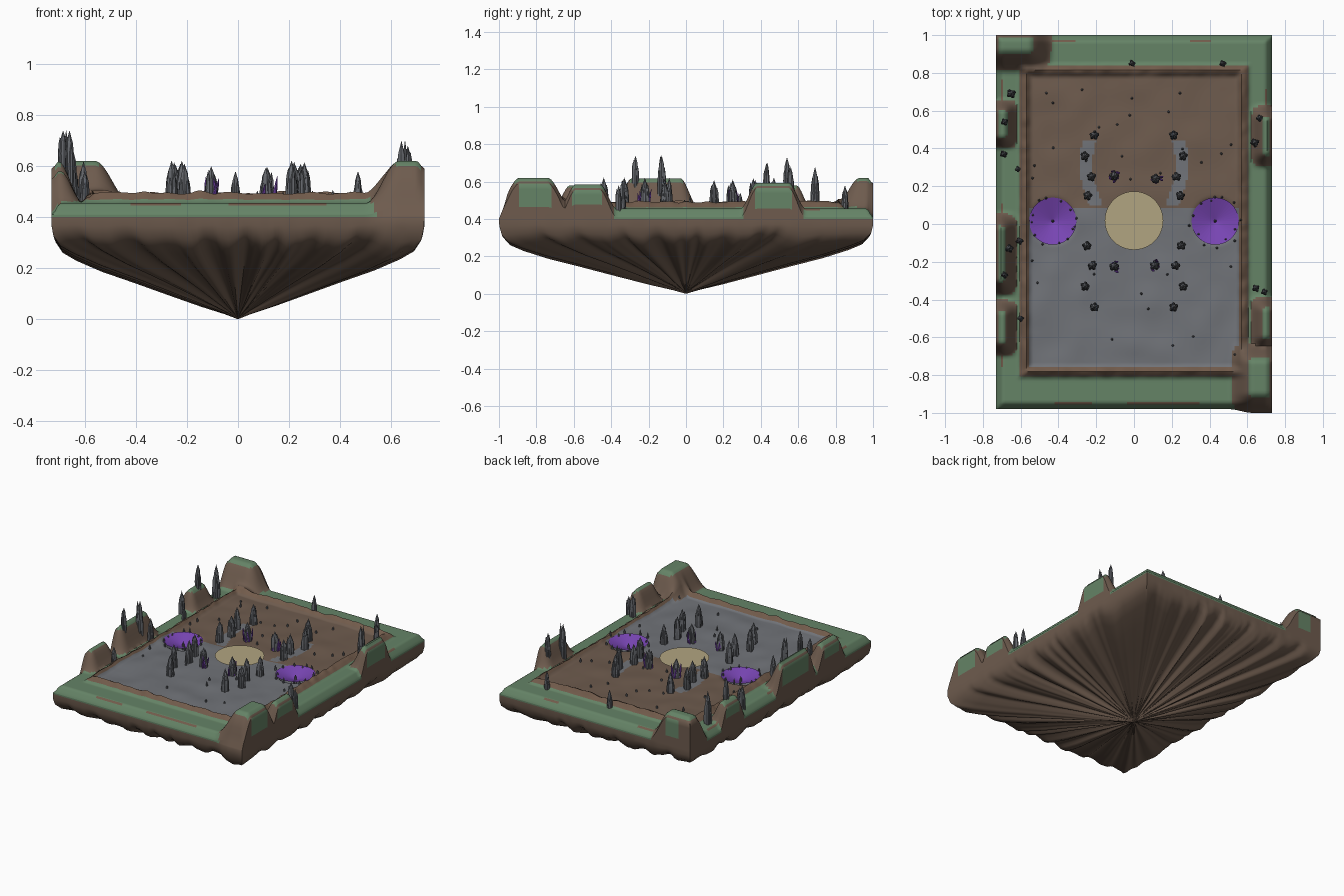
import bpy, bmesh, math, random
from mathutils import Vector, noise

random.seed(4)
old = bpy.data.objects.get("Cube")
if old:
    bpy.data.objects.remove(old)


def material(name, red, green, blue):
    """Flat material from display values, stored as linear."""
    linear = [c ** 2.2 for c in (red, green, blue)] + [1]
    mat = bpy.data.materials.new(name)
    mat.use_nodes = True
    mat.diffuse_color = linear
    shader = mat.node_tree.nodes["Principled BSDF"]
    shader.inputs["Base Color"].default_value = linear
    shader.inputs["Roughness"].default_value = 0.9
    return mat


grass = material("grass", .395, .51, .40)
dirt = material("dirt", .43, .36, .31)
clay = material("rim clay", .445, .36, .30)
stone = material("stone floor", .44, .45, .47)
rock = material("spire rock", .40, .41, .43)
violet = material("violet", .47, .28, .70)
sand = material("sand", .69, .64, .50)
GRASS, DIRT, CLAY, STONE = range(4)


def make_object(name, bm, mats, angle=None):
    bmesh.ops.recalc_face_normals(bm, faces=bm.faces)
    mesh = bpy.data.meshes.new(name)
    bm.to_mesh(mesh)
    bm.free()
    obj = bpy.data.objects.new(name, mesh)
    bpy.context.collection.objects.link(obj)
    for mat in mats:
        mesh.materials.append(mat)
    if angle:
        bpy.ops.object.select_all(action="DESELECT")
        obj.select_set(True)
        bpy.context.view_layer.objects.active = obj
        bpy.ops.object.shade_smooth_by_angle(angle=math.radians(angle))


# ---- Terrain shape rules ----
LEFT, RIGHT, FRONT, BACK = -.73, .73, -.98, 1.0
BORDER, FLOOR, WALL_BASE = .455, .465, .40
POOLS = [Vector((side * .43, .015)) for side in (-1, 1)]
POOL_RADIUS = .125
FAR = 9
# left, right, front, back, top height, slope width
MOUNDS = [
    (-FAR, -.42, .79, FAR, .62, .14),
    (-FAR, -.61, .39, .67, .58, .08),
    (-FAR, -.605, -.39, .07, .62, .10),
    (-FAR, -.605, -.71, -.39, .58, .09),
    (.61, FAR, .29, .64, .595, .09),
    (.605, FAR, -.68, -.37, .585, .09),
    (.50, FAR, -1.02, -.61, .62, .13),
]


def smooth(t):
    t = min(1, max(0, t))
    return t * t * (3 - 2 * t)


def mound(x, y):
    """Strongest mound here: how far up it (0..1) and its top height."""
    best = (0, BORDER)
    for x0, x1, y0, y1, top, width in MOUNDS:
        up = smooth(min(x - x0, x1 - x) / width) * smooth(min(y - y0, y1 - y) / width)
        best = max(best, (up, top))
    return best


def edge_distance(x, y):
    return min(x - LEFT, RIGHT - x, y - FRONT, BACK - y)


def rim_distance(x, y):
    """Signed distance to the arena rim; negative is inside."""
    return max(abs(x) - .579, abs(y - .015) - .80)


def bumps(x, y, scale):
    return noise.noise(Vector((x * scale, y * scale, .5)))


def height(x, y):
    rim = rim_distance(x, y)
    if rim < 0:
        z = FLOOR + .008 * bumps(x, y, 7)
        for pool in POOLS:
            z -= .06 * smooth((POOL_RADIUS + .012 - (Vector((x, y)) - pool).length) / .09)
    else:
        z = BORDER - .045 * smooth(1 - edge_distance(x, y) / .035)
    z += (.03 + .01 * bumps(x, y, 20)) * smooth(1.1 - abs(rim) / .035)
    up, top = mound(x, y)
    z += (top - z) * up
    # soften the outer shoulder of the mounds
    return z - .03 * up * smooth(1 - edge_distance(x, y) / .03)


def surface_colour(x, y):
    up = mound(x, y)[0]
    rim = rim_distance(x, y)
    if up > .05:
        return GRASS if up > .88 and edge_distance(x, y) > .012 else DIRT
    if abs(rim) < .024:
        return CLAY
    if rim > 0:
        streak = .02 < edge_distance(x, y) < .034 and bumps(x, y, 5) > .12
        return CLAY if streak else GRASS
    path = abs(abs(x) - .21 - .045 * math.sin((y - .12) * 8)) < .034 and .1 < y < .44
    return STONE if y < .08 or path else DIRT


def wall_colour(x, y, z):
    up = mound(x, y)[0]
    corner = RIGHT - abs(x) + min(y - FRONT, BACK - y)
    if z < WALL_BASE:
        return DIRT
    if up > .05:
        return GRASS if up > .94 and z > .465 and corner > .09 else DIRT
    return GRASS


# ---- Floating island: height field, side walls, pleated underside ----
bm = bmesh.new()
cols, rows = 118, 160
grid = []
for j in range(rows + 1):
    y = FRONT + (BACK - FRONT) * j / rows
    line = [LEFT + (RIGHT - LEFT) * i / cols for i in range(cols + 1)]
    grid.append([bm.verts.new((x, y, height(x, y))) for x in line])
for j in range(rows):
    for i in range(cols):
        face = bm.faces.new((grid[j][i], grid[j][i + 1], grid[j + 1][i + 1], grid[j + 1][i]))
        centre = face.calc_center_median()
        face.material_index = surface_colour(centre.x, centre.y)

outline = grid[0][:-1] + [r[-1] for r in grid[:-1]] + grid[-1][:0:-1] + [r[0] for r in grid[:0:-1]]


def pleat(p):
    turn = math.atan2(p.y / BACK, p.x / RIGHT)
    c, s = math.cos(turn), math.sin(turn)
    folds = noise.noise(Vector((c * 8, s * 8, 2))) + .5 * noise.noise(Vector((c * 20, s * 20, 7)))
    return folds + .3 * math.sin(turn * 32)


def add_ring(above, points, colour):
    ring = [bm.verts.new(p) for p in points]
    for k in range(len(ring)):
        n = (k + 1) % len(ring)
        face = bm.faces.new((above[k], above[n], ring[n], ring[k]))
        c = face.calc_center_median()
        face.material_index = colour(c.x, c.y, c.z)
    return ring


ring = outline
tops = [v.co.copy() for v in outline]
for step in range(1, 7):
    t = step / 6
    points = []
    for p in tops:
        # the front corner mound swells past the front edge
        swell = .02 * t * mound(p.x, p.y * .9)[0] if p.y < FRONT + .001 else 0
        points.append(Vector((p.x, p.y - swell, p.z + (WALL_BASE - p.z) * t)))
    ring = add_ring(ring, points, wall_colour)
wall_foot = points
# spread from the centre, height, pleat depth
UNDERSIDE = [(1.0, .365, .008), (.99, .325, .024), (.955, .29, .032), (.88, .26, .034),
             (.74, .215, .032), (.56, .166, .027), (.38, .115, .022), (.2, .062, .014), (.07, .025, .006)]
for spread, z, depth in UNDERSIDE:
    points = []
    for p in wall_foot:
        fold = pleat(p)
        s = spread * (1 + depth * .5 * min(fold, 0 if spread > .95 else 1))
        points.append((p.x * s, p.y * s, z + depth * fold))
    ring = add_ring(ring, points, lambda x, y, z: DIRT)
tip = bm.verts.new((0, 0, 0))
for k in range(len(ring)):
    bm.faces.new((ring[k], ring[(k + 1) % len(ring)], tip)).material_index = DIRT
make_object("floating_island", bm, [grass, dirt, clay, stone], 50)


# ---- Arena discs ----
def disc(name, x, y, radius, z, dip, mat):
    bm = bmesh.new()
    bmesh.ops.create_circle(bm, cap_ends=True, cap_tris=True, segments=40, radius=radius)
    for v in bm.verts:
        v.co = (v.co.x + x, v.co.y + y, z - dip * (1 - v.co.length / radius))
    make_object(name, bm, [mat])


disc("centre_sand_disc", 0, .018, .155, .479, 0, sand)
for label, pool in zip(("right", "left"), POOLS):
    disc(label + "_violet_pool", pool.x, pool.y, POOL_RADIUS, .472, .045, violet)


# ---- Rock spires and shards ----
def spire(bm, x, y, radius, tall, lean=0.0, mat=0):
    base = Vector((x, y, height(x, y) - .012))
    turn = random.random() * math.tau
    tilt = Vector((math.cos(turn), math.sin(turn), 0)) * lean
    rings = []
    for level, girth in ((0, .9), (.4, 1), (.75, .7)):
        centre = base + tilt * level + Vector((0, 0, (tall + .012) * level))
        rings.append([bm.verts.new(centre + Vector((math.cos(turn + a), math.sin(turn + a), 0)) * radius * girth)
                      for a in [math.tau * k / 6 for k in range(6)]])
    point = bm.verts.new(base + tilt + Vector((0, 0, tall + .012)))
    for k in range(6):
        n = (k + 1) % 6
        for low, high in zip(rings, rings[1:]):
            bm.faces.new((low[k], low[n], high[n], high[k])).material_index = mat
        bm.faces.new((rings[-1][k], rings[-1][n], point)).material_index = mat


def cluster(bm, x, y, radius, tall, count=5):
    """A stout spire hugged by shorter ones."""
    spire(bm, x, y, radius, tall)
    for k in range(count):
        a = math.tau * (k + random.random() * .4) / count
        spire(bm, x + radius * .75 * math.cos(a), y + radius * .75 * math.sin(a), radius * .5,
              tall * random.uniform(.55, .9))


bm = bmesh.new()
for side in (-1, 1):
    for x, y in ((.21, .47), (.26, .36), (.225, .25), (.245, .15),
                 (.25, -.115), (.22, -.22), (.26, -.33), (.21, -.44)):
        cluster(bm, side * x, y, .021, random.uniform(.135, .155))
make_object("arena_spires", bm, [rock])

bm = bmesh.new()
for x, y in ((-.105, .255), (.115, .24), (-.105, -.225), (.11, -.22)):
    cluster(bm, x, y, .022, .13)
    for k in range(5):
        a = math.tau * (k + random.random()) / 5
        spire(bm, x + .022 * math.cos(a), y + .022 * math.sin(a), .007, random.uniform(.06, .1), .02, 1)
make_object("violet_crystal_clusters", bm, [rock, violet])

# Border spires: position and tip height
bm = bmesh.new()
for x, y, tip_z in ((-.65, .69, .68), (-.685, .54, .73), (-.69, .37, .61), (-.615, .29, .54),
                    (-.685, -.27, .74), (-.66, -.13, .74), (-.605, -.09, .62), (-.6, -.5, .58),
                    (.665, .56, .68), (.64, .43, .70), (.645, -.34, .61), (.69, -.36, .58),
                    (-.01, .85, .58), (.47, .85, .58)):
    tall = tip_z - height(x, y)
    cluster(bm, x, y, .008 + .06 * tall, tall, 4)
make_object("border_spires", bm, [rock])

# Small shards around the pools and strewn over the floor
bm = bmesh.new()
for pool in POOLS:
    for k in range(12):
        a = math.tau * (k + random.random() * .6) / 12
        reach = random.uniform(.11, .145)
        spire(bm, pool.x + reach * math.cos(a), pool.y + reach * math.sin(a), .007, random.uniform(.02, .04))
    spire(bm, pool.x, pool.y, .009, .06)
for k in range(40):
    x, y = random.uniform(-.54, .54), random.uniform(-.74, .76)
    if Vector((x, y)).length > .2:
        spire(bm, x, y, .007, random.uniform(.012, .035))
make_object("floor_shards", bm, [rock])
